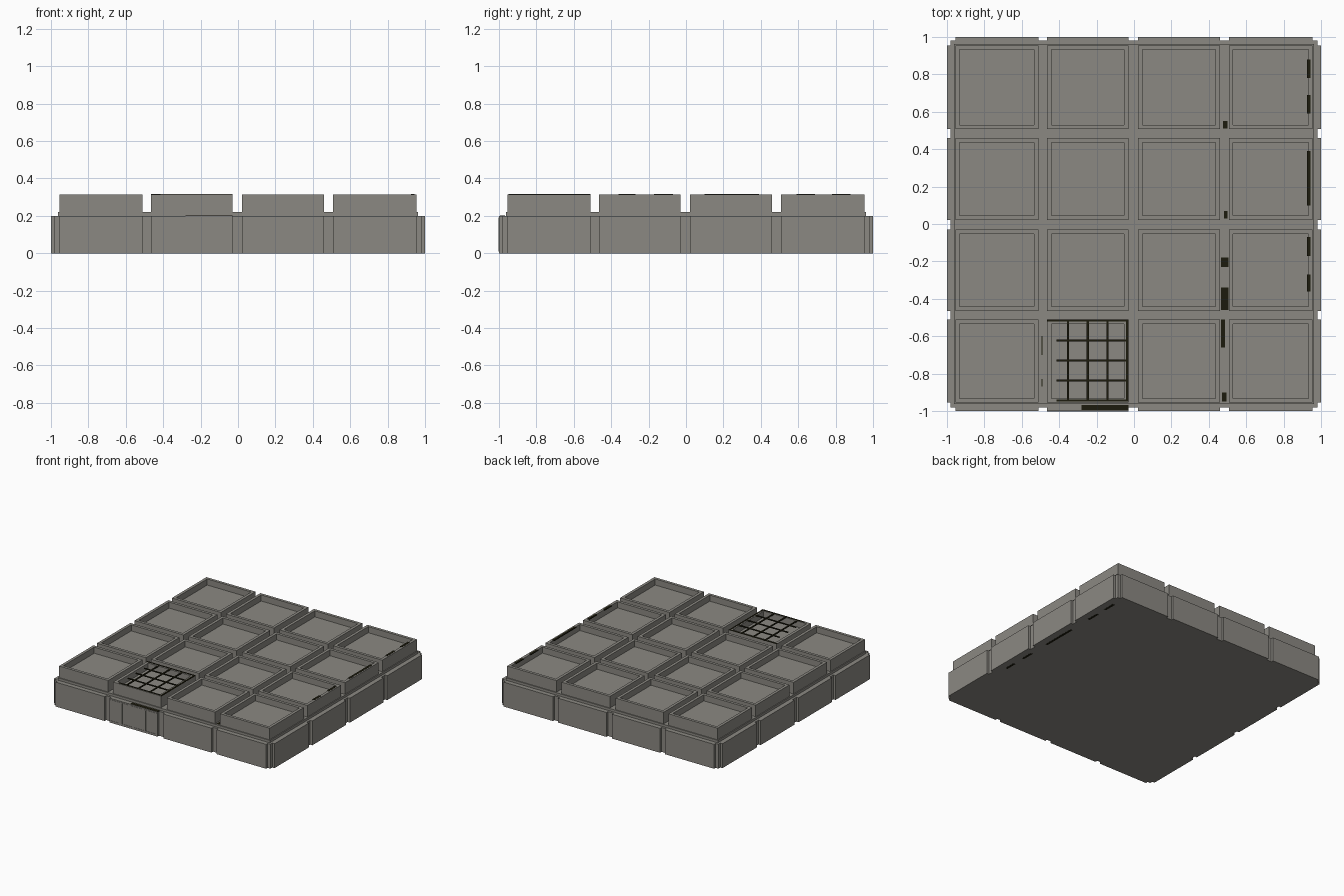
import bpy, bmesh

if "Cube" in bpy.data.objects:
    bpy.data.objects.remove(bpy.data.objects["Cube"])


def material(name, rgb):
    m = bpy.data.materials.new(name)
    m.diffuse_color = (*rgb, 1)
    m.use_nodes = True
    m.node_tree.nodes["Principled BSDF"].inputs["Base Color"].default_value = m.diffuse_color
    return m


stone = material("warm grey stone", (0.26, 0.25, 0.225))
dark = material("near black", (0.012, 0.011, 0.004))


def box(bm, x0, x1, y0, y1, z0, z1):
    v = bmesh.ops.create_cube(bm, size=1)["verts"]
    for p in v:
        p.co = ((x0 + x1) / 2 + p.co.x * (x1 - x0),
                (y0 + y1) / 2 + p.co.y * (y1 - y0),
                (z0 + z1) / 2 + p.co.z * (z1 - z0))
    return v


def finish(bm, name, mat):
    me = bpy.data.meshes.new(name)
    bm.to_mesh(me)
    bm.free()
    me.materials.append(mat)
    ob = bpy.data.objects.new(name, me)
    bpy.context.collection.objects.link(ob)
    return ob


cells = [(-0.955, -0.51), (-0.465, -0.03), (0.022, 0.46), (0.507, 0.955)]

# plinth, with a slightly raised street level inside the outer ledge
bm = bmesh.new()
box(bm, -0.98, 0.98, -0.98, 0.98, 0, 0.2)
top = max(bm.faces, key=lambda f: f.calc_center_median().z)
bmesh.ops.inset_individual(bm, faces=[top], thickness=0.025)
r = bmesh.ops.extrude_discrete_faces(bm, faces=[top])
bmesh.ops.translate(bm, vec=(0, 0, 0.02), verts=r["faces"][0].verts[:])
finish(bm, "plinth", stone)

# outer wall panels on all four sides
bm = bmesh.new()
for a, b in cells:
    for s in (-1, 1):
        lo, hi = sorted((s * 0.98, s))
        box(bm, a, b, lo, hi, 0, 0.2)
        box(bm, lo, hi, a, b, 0, 0.2)
finish(bm, "wall_panels", stone)

# sixteen blocks with a rim and a sunken roof
for i, (x0, x1) in enumerate(cells):
    for j, (y0, y1) in enumerate(cells):
        bm = bmesh.new()
        box(bm, x0, x1, y0, y1, 0.22, 0.315)
        low = min(bm.faces, key=lambda f: f.calc_center_median().z)
        bmesh.ops.delete(bm, geom=[low], context="FACES_ONLY")
        top = max(bm.faces, key=lambda f: f.calc_center_median().z)
        bmesh.ops.inset_individual(bm, faces=[top], thickness=0.033)
        r = bmesh.ops.extrude_discrete_faces(bm, faces=[top])
        bmesh.ops.translate(bm, vec=(0, 0, -0.05), verts=r["faces"][0].verts[:])
        finish(bm, f"roof_block_{i}_{j}", stone)

# dark lattice over one front block
bm = bmesh.new()
x0, x1 = cells[1]
y0, y1 = -0.95, -0.51
w = 0.006
for k in range(5):
    y = y0 + w + (y1 - y0 - 2 * w) * k / 4
    box(bm, x0 + (0.05 if k < 4 else 0), x1, y - w, y + w, 0.311, 0.317)
    if k:
        x = x0 + w + (x1 - x0 - 2 * w) * k / 4
        box(bm, x - w, x + w, y0, y1, 0.3105, 0.3165)
finish(bm, "roof_lattice", dark)

# window frame on the front of the same block
bm = bmesh.new()
for k in range(5):
    x = x0 + 0.004 + (x1 - x0 - 0.008) * k / 4
    box(bm, x - 0.004, x + 0.004, -1.003, -0.99, 0.01, 0.19)
for z in (0.014, 0.186):
    box(bm, x0, x1, -1.002, -0.99, z - 0.004, z + 0.004)
finish(bm, "front_window_frame", stone)

# dark patches on street, ledge, rim and underside
bm = bmesh.new()
for a, b in ((-0.36, -0.27), (-0.17, -0.07), (0.1, 0.39), (0.59, 0.69), (0.78, 0.88)):
    box(bm, 0.925, 0.944, a, b, 0.31, 0.3165)
    box(bm, 0.925, 0.944, a, b, 0, 0.004).copy()
    box(bm, 0.925, 0.944, a, b, -0.001, 0.003)
for a, b, c, d in ((0.465, 0.505, -0.46, -0.34), (0.465, 0.505, -0.23, -0.18),
                   (0.465, 0.487, -0.66, -0.51), (0.47, 0.495, -0.95, -0.9),
                   (0.475, 0.5, 0.51, 0.55), (0.48, 0.5, 0.03, 0.07),
                   (-0.495, -0.488, -0.7, -0.6), (-0.495, -0.488, -0.87, -0.83)):
    box(bm, a, b, c, d, 0.217, 0.2215)
box(bm, -0.28, -0.03, -0.995, -0.968, 0.197, 0.2015)
finish(bm, "dark_patches", dark)
